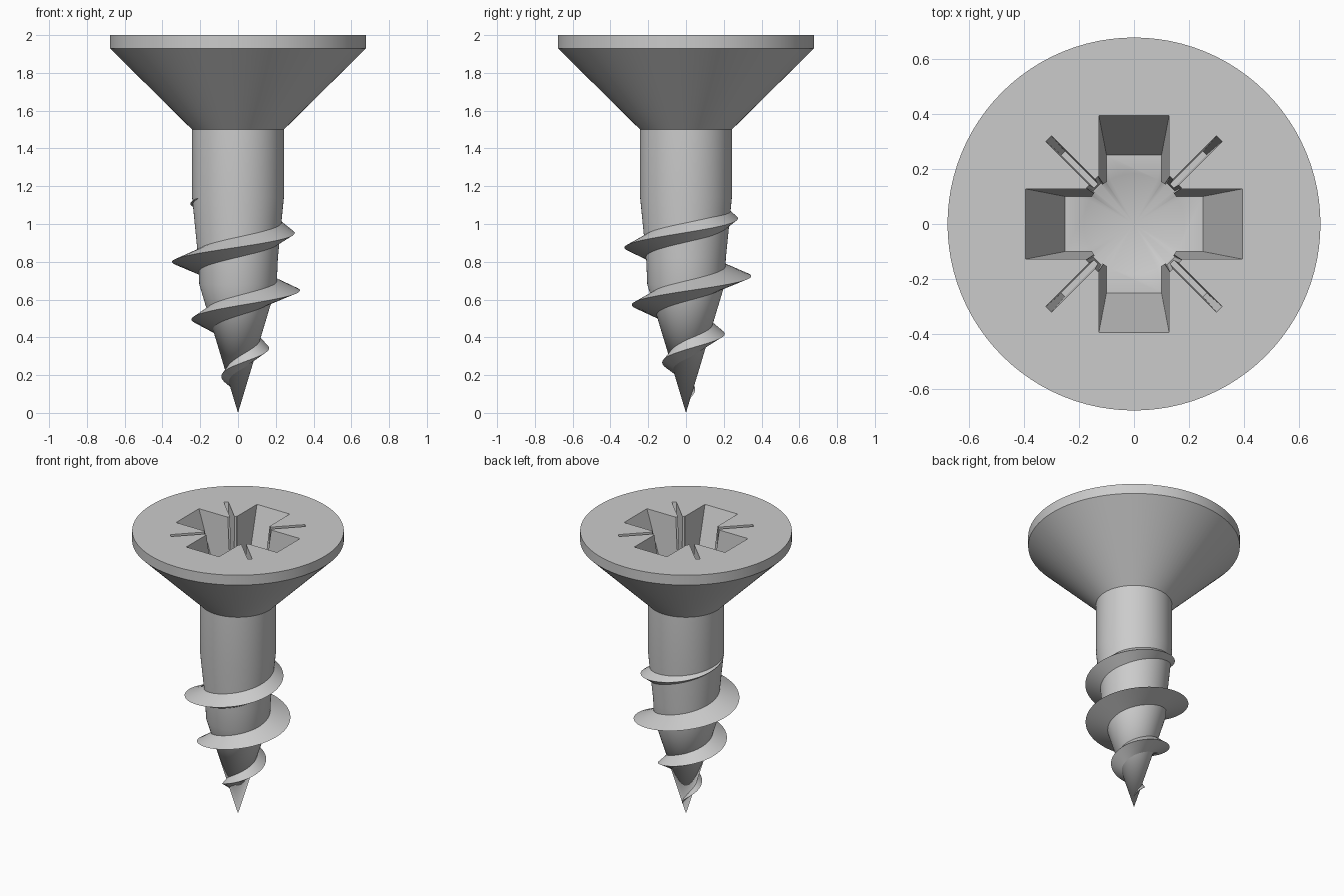
import bpy, bmesh, math

if "Cube" in bpy.data.objects:
    bpy.data.objects.remove(bpy.data.objects["Cube"])

CORE = [(0, 0), (0.68, 0.205), (0.82, 0.211), (1.14, 0.243), (1.5, 0.243), (1.93, 0.678), (2.0, 0.678)]
CREST = [(0.06, 0.016), (0.11, 0.046), (0.18, 0.085), (0.34, 0.165), (0.65, 0.33), (0.73, 0.347),
         (0.805, 0.35), (0.88, 0.325), (1.04, 0.272), (1.14, 0.243)]
PITCH = 0.31


def interp(table, z):
    for (z0, r0), (z1, r1) in zip(table, table[1:]):
        if z <= z1:
            return r0 + (r1 - r0) * max(0, z - z0) / (z1 - z0)
    return table[-1][1]


def make(name, verts, faces):
    me = bpy.data.meshes.new(name)
    me.from_pydata(verts, [], faces)
    bm = bmesh.new()
    bm.from_mesh(me)
    bmesh.ops.recalc_face_normals(bm, faces=bm.faces)
    bm.to_mesh(me)
    bm.free()
    ob = bpy.data.objects.new(name, me)
    bpy.context.collection.objects.link(ob)
    return ob


def lathe(name, profile, n=96):
    # profile starts at a point on the axis and ends in a flat cap
    verts = [(0, 0, profile[0][0])]
    faces = []
    for z, r in profile[1:]:
        verts += [(r * math.cos(2 * math.pi * i / n), r * math.sin(2 * math.pi * i / n), z) for i in range(n)]
    for i in range(n):
        j = (i + 1) % n
        faces.append((0, 1 + j, 1 + i))
        for k in range(len(profile) - 2):
            a, b = 1 + k * n, 1 + (k + 1) * n
            faces.append((a + i, a + j, b + j, b + i))
    top = 1 + (len(profile) - 2) * n
    faces.append(tuple(range(top, top + n)))
    return make(name, verts, faces)


def tapered_slot(name, low, high, z0, z1, angle):
    # box with (half length, half width) at the bottom and at the top
    verts = []
    c, s = math.cos(angle), math.sin(angle)
    for (l, w), z in ((low, z0), (high, z1)):
        for x, y in ((l, w), (-l, w), (-l, -w), (l, -w)):
            verts.append((x * c - y * s, x * s + y * c, z))
    faces = [(0, 1, 2, 3), (4, 5, 6, 7)] + [(i, (i + 1) % 4, 4 + (i + 1) % 4, 4 + i) for i in range(4)]
    return make(name, verts, faces)


# head, shank and tapered point
body = lathe("screw_body", CORE)

# drive recess cutters: cross arms, corner reliefs, thin diagonal slots, centre bore
cutters = [lathe("bore_cutter", [(1.5, 0), (1.6, 0.183), (2.0, 0.183), (2.05, 0.183)], 64)]
for q in (0, math.pi / 2):
    cutters.append(tapered_slot("arm_cutter", (0.25, 0.1), (0.413, 0.1315), 1.6, 2.05, q))
    cutters.append(tapered_slot("relief_cutter", (0.19, 0.02), (0.218, 0.031), 1.6, 2.05, q + math.pi / 4))
    cutters.append(tapered_slot("slit_cutter", (0.365, 0.009), (0.45, 0.0155), 1.68, 2.05, q + math.pi / 4))

bpy.context.view_layer.objects.active = body
for cutter in cutters:
    mod = body.modifiers.new("recess", 'BOOLEAN')
    mod.operation = 'DIFFERENCE'
    mod.solver = 'EXACT'
    mod.object = cutter
    bpy.ops.object.modifier_apply(modifier=mod.name)
    bpy.data.objects.remove(cutter, do_unlink=True)

# helical thread with a triangular section that fades at both ends
verts, faces = [], []
z_start, z_end, per_turn = 0.06, 1.135, 72
steps = int((z_end - z_start) / PITCH * per_turn)
for i in range(steps + 1):
    z = z_start + (z_end - z_start) * i / steps
    a = 2 * math.pi * (z - 0.955) / PITCH
    crest = interp(CREST, z)
    half = min(0.058, 0.008 + 0.8 * max(0, crest - interp(CORE, z)))
    for zz, r in ((z - half, max(0.002, interp(CORE, z - half) - 0.01)),
                  (z, crest),
                  (z + half, max(0.002, interp(CORE, z + half) - 0.01))):
        verts.append((r * math.cos(a), r * math.sin(a), zz))
    if i:
        p, q = 3 * (i - 1), 3 * i
        faces += [(p + k, p + (k + 1) % 3, q + (k + 1) % 3, q + k) for k in range(3)]
faces += [(0, 1, 2), (3 * steps, 3 * steps + 1, 3 * steps + 2)]
thread = make("screw_thread", verts, faces)

# smooth shading with sharp edges kept
bpy.ops.object.select_all(action='DESELECT')
for ob in (body, thread):
    ob.select_set(True)
bpy.ops.object.shade_smooth_by_angle(angle=math.radians(30))
